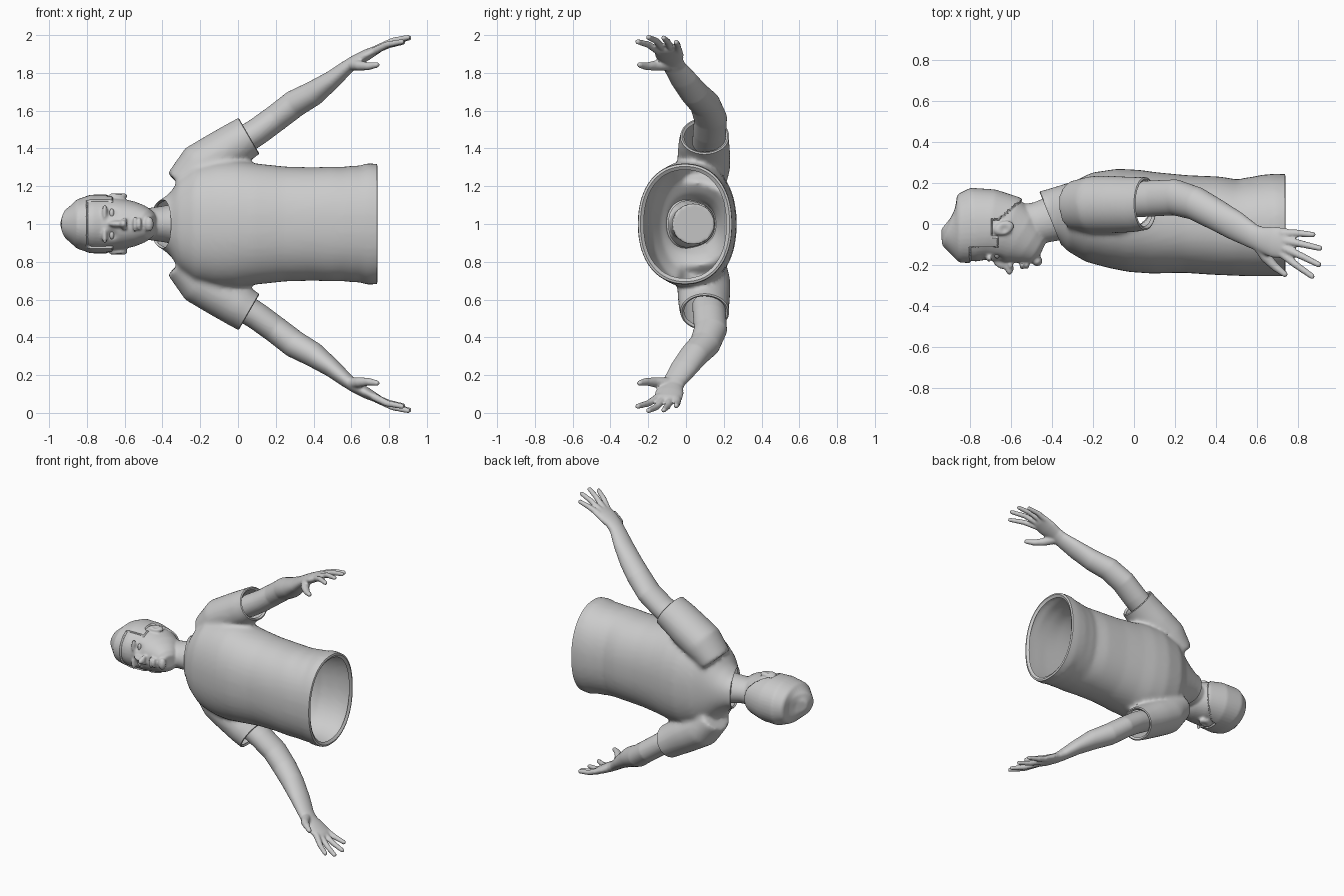
import bpy, bmesh, math
from mathutils import Vector, Matrix

if "Cube" in bpy.data.objects:
    bpy.data.objects.remove(bpy.data.objects["Cube"])

grey = bpy.data.materials.new("plain grey")
grey.diffuse_color = (0.6, 0.6, 0.6, 1)
grey.use_nodes = True
grey.node_tree.nodes["Principled BSDF"].inputs["Base Color"].default_value = grey.diffuse_color


def loft(bm, rings, sides=32, power=2.0):
    """Closed tube through rings of (x, y, z, radius along y, radius across)."""
    cs = [Vector(r[:3]) for r in rings]
    loops = []
    for i, r in enumerate(rings):
        t = (cs[min(i + 1, len(cs) - 1)] - cs[max(i - 1, 0)]).normalized()
        u = (Vector((0, 1, 0)) - t * t.y).normalized()
        v = t.cross(u)
        loop = []
        for k in range(sides):
            a = 2 * math.pi * k / sides
            c, s = math.cos(a), math.sin(a)
            p = cs[i] + u * r[3] * math.copysign(abs(c) ** (2 / power), c)
            p += v * r[4] * math.copysign(abs(s) ** (2 / power), s)
            loop.append(bm.verts.new(p))
        loops.append(loop)
    for a, b in zip(loops, loops[1:]):
        for k in range(sides):
            n = (k + 1) % sides
            bm.faces.new((a[k], a[n], b[n], b[k]))
    bm.faces.new(loops[0][::-1])
    bm.faces.new(loops[-1])


def blob(bm, center, radii, turn=0.0):
    m = Matrix.Translation(center) @ Matrix.Rotation(turn, 4, 'Z') @ Matrix.Diagonal((*radii, 1))
    bmesh.ops.create_uvsphere(bm, u_segments=20, v_segments=12, radius=1, matrix=m)


def fuse(bm, voxel, smooth):
    """Merge overlapping solids into one smooth skin and return it as a bmesh."""
    bmesh.ops.recalc_face_normals(bm, faces=bm.faces)
    me = bpy.data.meshes.new("solid")
    bm.to_mesh(me)
    bm.free()
    ob = bpy.data.objects.new("solid", me)
    bpy.context.collection.objects.link(ob)
    rm = ob.modifiers.new("merge", 'REMESH')
    rm.mode, rm.voxel_size = 'VOXEL', voxel
    sm = ob.modifiers.new("soften", 'SMOOTH')
    sm.factor, sm.iterations = 0.5, smooth
    bpy.context.view_layer.update()
    dg = bpy.context.evaluated_depsgraph_get()
    out = bmesh.new()
    out.from_mesh(ob.evaluated_get(dg).data)
    bpy.data.objects.remove(ob)
    return out


def finish(bm, name):
    me = bpy.data.meshes.new(name)
    bm.normal_update()
    bm.to_mesh(me)
    bm.free()
    me.materials.clear()
    me.materials.append(grey)
    ob = bpy.data.objects.new(name, me)
    bpy.context.collection.objects.link(ob)
    bpy.ops.object.select_all(action='DESELECT')
    ob.select_set(True)
    bpy.context.view_layer.objects.active = ob
    bpy.ops.object.shade_smooth_by_angle(angle=math.radians(45))
    return ob


def flip(p):
    return (p[0], p[1], 2 - p[2], *p[3:])


def cut_open(bm, point, normal, keep, rim):
    """Slice off an end and roll its edge inward."""
    faces = [f for f in bm.faces if keep(f.calc_center_median())]
    geom = list({v for f in faces for v in f.verts}) + list({e for f in faces for e in f.edges}) + faces
    before = {e for e in bm.edges if e.is_boundary}
    bmesh.ops.bisect_plane(bm, geom=geom, plane_co=point, plane_no=normal, clear_outer=True)
    edges = [e for e in bm.edges if e.is_boundary and e not in before
             and all(abs((v.co - Vector(point)).dot(Vector(normal).normalized())) < 0.002 for v in e.verts)]
    n = Vector(normal).normalized()
    for inset, push in ((rim * 0.4, 0.004), (rim * 0.6, -0.012)):
        new = bmesh.ops.extrude_edge_only(bm, edges=edges)["geom"]
        verts = [g for g in new if isinstance(g, bmesh.types.BMVert)]
        edges = [g for g in new if isinstance(g, bmesh.types.BMEdge)]
        mid = sum((v.co for v in verts), Vector()) / max(len(verts), 1)
        for v in verts:
            v.co += (mid - v.co).normalized() * inset + n * push


# Shirt: trunk and two short sleeves, open at neck, hems and waist
bm = bmesh.new()
trunk = [(-.50, .05, .10, .105), (-.42, .045, .125, .12), (-.36, .05, .14, .165), (-.30, .04, .175, .25),
         (-.22, .033, .218, .31), (-.10, .027, .243, .335), (0, .015, .25, .335), (.10, .005, .247, .32),
         (.25, 0, .238, .304), (.40, -.008, .24, .30), (.50, -.018, .234, .304), (.55, -.015, .24, .302),
         (.60, -.012, .243, .308), (.64, -.008, .248, .308), (.69, -.005, .25, .323), (.78, -.005, .247, .312)]
loft(bm, [(x, y, 1, ry, rz) for x, y, ry, rz in trunk], 48, 2.2)
sleeve = [(-.30, .09, 1.20, .12, .10), (-.20, .095, 1.305, .14, .125), (-.10, .095, 1.365, .14, .123),
          (.0, .095, 1.43, .135, .116), (.055, .1, 1.465, .13, .111), (.12, .1, 1.505, .13, .111)]
loft(bm, sleeve)
loft(bm, [flip(r) for r in sleeve])
bm = fuse(bm, 0.014, 8)
cut_open(bm, (.735, 0, 1), (1, 0, 0), lambda c: c.x > .6, .03)
cut_open(bm, (-.405, .03, 1), (-.22, -.09, 0), lambda c: c.x < -.3, .012)
cut_open(bm, (.055, .1, 1.465), (.866, 0, .5), lambda c: c.z > 1.35 and c.x < .3, .02)
cut_open(bm, (.055, .1, .535), (.866, 0, -.5), lambda c: c.z < .65 and c.x < .3, .02)
finish(bm, "shirt")

# Arms with hands
limb = [(.0, .12, 1.425, .088, .075), (.10, .125, 1.487, .088, .073), (.20, .13, 1.56, .088, .072),
        (.30, .10, 1.637, .082, .073), (.40, .045, 1.692, .077, .066), (.50, -.012, 1.765, .072, .049),
        (.58, -.06, 1.832, .06, .037), (.62, -.075, 1.862, .062, .032), (.68, -.088, 1.895, .076, .03),
        (.74, -.095, 1.925, .075, .022), (.76, -.098, 1.934, .06, .014)]
# knuckle and tip of each finger
fingers = [((.72, -.045, 1.918), (.80, -.045, 1.948), (.872, -.052, 1.962)),
           ((.73, -.08, 1.925), (.82, -.098, 1.965), (.905, -.118, 1.985)),
           ((.73, -.117, 1.925), (.82, -.158, 1.97), (.90, -.198, 1.988)),
           ((.72, -.145, 1.915), (.79, -.20, 1.95), (.868, -.255, 1.965))]
thumb = [(.60, -.09, 1.845), (.645, -.165, 1.838), (.69, -.21, 1.835), (.735, -.245, 1.842)]


def digit(bm, pts, r0, r1):
    n = len(pts) - 1
    loft(bm, [(*p, r0 + (r1 - r0) * i / n, r0 + (r1 - r0) * i / n) for i, p in enumerate(pts)], 12)
    blob(bm, pts[-1], (r1, r1, r1))


bm = bmesh.new()
loft(bm, limb)
for f in fingers:
    digit(bm, f, .021, .0145)
digit(bm, thumb, .033, .0155)
bm = fuse(bm, 0.007, 5)
other = bm.copy()
for v in other.verts:
    v.co.z = 2 - v.co.z
bmesh.ops.reverse_faces(other, faces=other.faces)
finish(bm, "left_arm")
finish(other, "right_arm")

# Head and neck
bm = bmesh.new()
skull = [(-.905, .0, .04, .035), (-.893, -.01, .095, .075), (-.85, -.02, .158, .12), (-.78, -.008, .175, .145),
         (-.70, -.008, .168, .146), (-.62, -.03, .162, .135), (-.56, -.062, .145, .12), (-.51, -.095, .112, .10),
         (-.47, -.12, .082, .075), (-.448, -.13, .05, .045)]
loft(bm, [(x, y, 1, ry, rz) for x, y, ry, rz in skull], 40, 2.15)
neck = [(-.64, .01, .1, .085), (-.54, .0, .098, .085), (-.47, .005, .102, .085), (-.40, .025, .11, .095),
        (-.32, .04, .115, .11)]
loft(bm, [(x, y, 1, ry, rz) for x, y, ry, rz in neck])
blob(bm, (-.64, -.19, 1), (.05, .03, .018), -.35)        # nose bridge
blob(bm, (-.607, -.215, 1), (.02, .034, .022))           # nose tip
blob(bm, (-.545, -.20, 1), (.012, .022, .042))           # upper lip
blob(bm, (-.522, -.198, 1), (.012, .022, .036))          # lower lip
blob(bm, (-.472, -.18, 1), (.026, .026, .04))            # chin
for s in (-1, 1):
    blob(bm, (-.602, -.198, 1 + s * .02), (.014, .018, .014))   # nostril wing
    blob(bm, (-.705, -.168, 1 + s * .06), (.014, .018, .045))   # brow
    blob(bm, (-.635, -.02, 1 + s * .148), (.052, .034, .02), .35)  # ear
bm = fuse(bm, 0.007, 5)
bm.normal_update()


def in_hair(p):
    side = abs(p.z - 1)
    ear = side > .125 and abs(p.x + .635) < .06 and abs(p.y + .02) < .042
    crown = p.x < -.80 + max(0, p.y + .09) * 1.25
    sideburn = side > .11 and p.x < -.665 and p.y > -.11
    return (crown or sideburn) and not ear


# hair stands proud of the scalp; eye sockets and ear hollows are pressed in
raised = [(v, v.normal.copy()) for v in bm.verts if in_hair(v.co)]
for v, n in raised:
    v.co += n * .010
for s in (-1, 1):
    for c, r, d in (((-.668, -.17, 1 + s * .056), .026, Vector((0, .016, 0))),
                    ((-.632, -.025, 1 + s * .168), .02, Vector((0, 0, -s * .012)))):
        for v in bm.verts:
            v.co += d * math.exp(-((v.co - Vector(c)).length / r) ** 2)
finish(bm, "head_and_hair")

# Eyes
bm = bmesh.new()
for s in (-1, 1):
    blob(bm, (-.668, -.152, 1 + s * .056), (.013, .016, .025))
finish(bm, "eyes")
